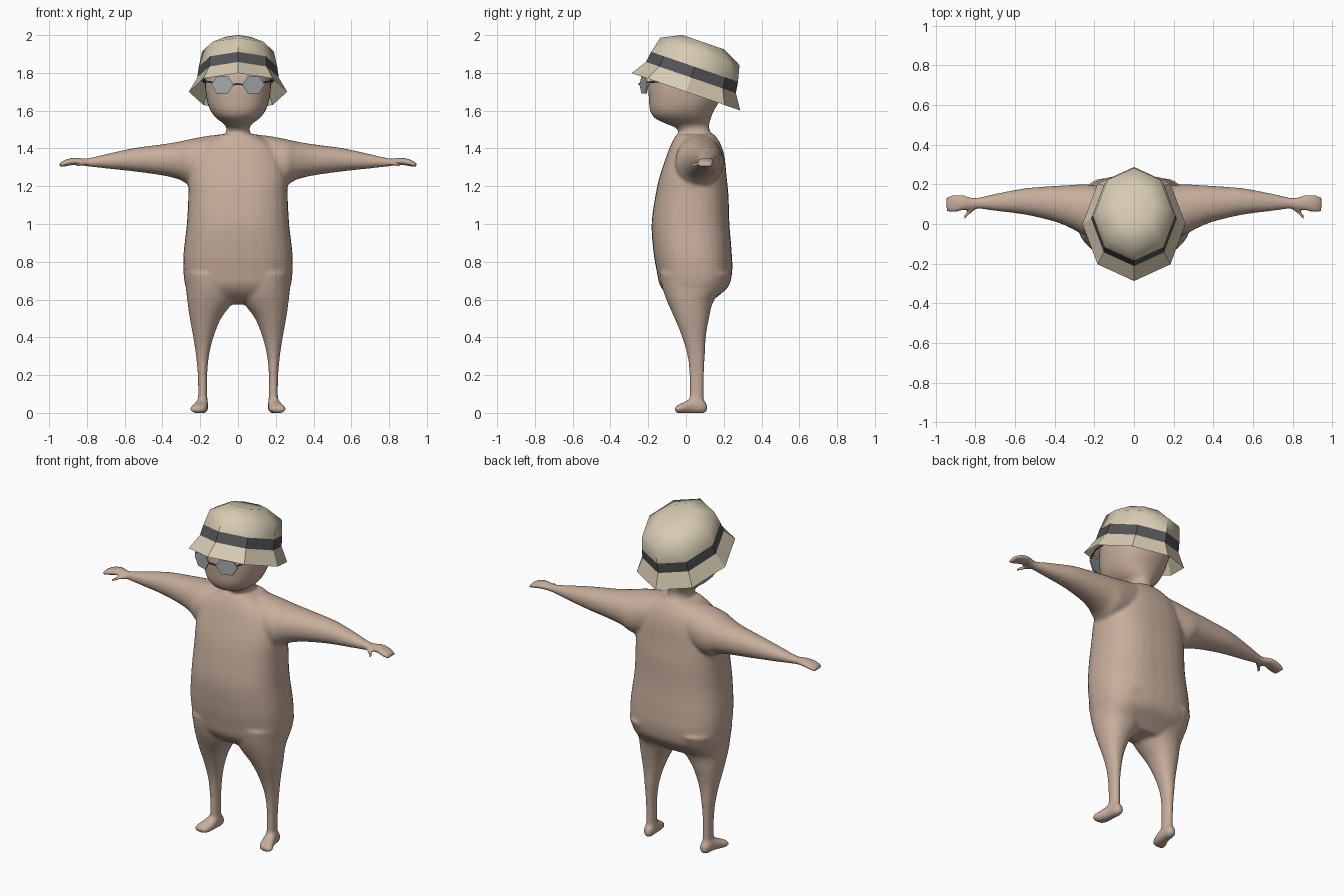
import bpy, bmesh, math
from mathutils import Vector, Matrix

if "Cube" in bpy.data.objects:
    bpy.data.objects.remove(bpy.data.objects["Cube"])


def material(name, rgb):
    m = bpy.data.materials.new(name)
    m.diffuse_color = (*rgb, 1)
    m.use_nodes = True
    m.node_tree.nodes["Principled BSDF"].inputs["Base Color"].default_value = m.diffuse_color
    return m


SKIN = material("skin", (0.57, 0.42, 0.33))
CLOTH = material("cloth", (0.68, 0.60, 0.45))
DARK = material("dark", (0.09, 0.09, 0.095))
GLASS = material("glass", (0.38, 0.40, 0.42))


def make_object(name, bm, mat):
    bmesh.ops.recalc_face_normals(bm, faces=bm.faces)
    me = bpy.data.meshes.new(name)
    bm.to_mesh(me)
    bm.free()
    me.materials.append(mat)
    ob = bpy.data.objects.new(name, me)
    bpy.context.collection.objects.link(ob)
    return ob


def smooth_stations(rows, steps=5):
    """Catmull-Rom interpolation between cross-section rows."""
    out, n = [], len(rows)
    for i in range(n - 1):
        p0, p1, p2, p3 = (rows[max(0, min(n - 1, i + k))] for k in (-1, 0, 1, 2))
        for s in range(steps):
            t = s / steps
            out.append([0.5 * (2 * b + (c - a) * t + (2 * a - 5 * b + 4 * c - d) * t * t
                               + (3 * b - a - 3 * c + d) * t ** 3)
                        for a, b, c, d in zip(p0, p1, p2, p3)])
    return out + [list(rows[-1])]


def loft(bm, axis, rows, power=2.2, side=1, seg=32):
    """Closed tube; each row is (position on axis, a min, a max, b min, b max)."""
    rings = []
    for t, a0, a1, b0, b1 in smooth_stations(rows):
        ring = []
        for k in range(seg):
            c, s = math.cos(2 * math.pi * k / seg), math.sin(2 * math.pi * k / seg)
            a = (a0 + a1) / 2 + (a1 - a0) / 2 * math.copysign(abs(c) ** (2 / power), c)
            b = (b0 + b1) / 2 + (b1 - b0) / 2 * math.copysign(abs(s) ** (2 / power), s)
            x, y, z = {"x": (t, a, b), "y": (a, t, b), "z": (a, b, t)}[axis]
            ring.append(bm.verts.new((side * x, y, z)))
        rings.append(ring)
    for r, q in zip(rings, rings[1:]):
        for k in range(seg):
            bm.faces.new((r[k], r[(k + 1) % seg], q[(k + 1) % seg], q[k]))
    bm.faces.new(rings[0])
    bm.faces.new(rings[-1])


# Body: overlapping lofts fused into one soft skin
TORSO = [(.575, .13, .0, .12), (.61, .24, -.08, .16), (.67, .278, -.135, .225),
         (.75, .289, -.155, .245), (.85, .288, -.172, .242), (1.0, .271, -.182, .23),
         (1.15, .263, -.162, .225), (1.25, .262, -.14, .215), (1.35, .24, -.107, .205),
         (1.42, .19, -.08, .185), (1.475, .10, -.05, .15)]
HEAD = [(1.42, .08, -.03, .16), (1.50, .061, -.045, .125), (1.53, .075, -.105, .124),
        (1.56, .115, -.165, .132), (1.60, .146, -.19, .148), (1.66, .166, -.197, .182),
        (1.75, .176, -.197, .21), (1.84, .165, -.17, .205), (1.91, .13, -.115, .17),
        (1.96, .06, -.03, .10)]
LEG = [(.74, .0, .285, -.14, .235), (.66, .0, .276, -.125, .20), (.59, .025, .268, -.10, .145),
       (.5, .09, .255, -.06, .122), (.4, .13, .237, -.02, .105), (.3, .154, .222, .008, .10),
       (.2, .163, .213, .018, .096), (.1, .162, .211, .018, .094), (.04, .162, .213, .02, .092)]
FOOT = [(.112, .17, .20, .008, .045), (.09, .158, .215, -.002, .07), (.04, .158, .224, -.002, .08),
        (.0, .16, .238, -.002, .062), (-.035, .166, .254, -.002, .046), (-.06, .185, .245, .004, .032)]
ARM = [(.0, -.03, .17, 1.25, 1.482), (.15, -.05, .19, 1.22, 1.468), (.25, -.055, .2, 1.205, 1.45),
       (.31, -.025, .197, 1.235, 1.437), (.4, .012, .192, 1.257, 1.422), (.55, .047, .18, 1.278, 1.402),
       (.7, .066, .152, 1.294, 1.37), (.8, .078, .132, 1.305, 1.348), (.86, .068, .146, 1.313, 1.352),
       (.91, .057, .147, 1.306, 1.342), (.945, .062, .142, 1.299, 1.324)]
THUMB = [(.79, .08, .115, 1.312, 1.337), (.83, .045, .078, 1.306, 1.33), (.858, .016, .044, 1.299, 1.32)]

bm = bmesh.new()
loft(bm, "z", [(z, -h, h, y0, y1) for z, h, y0, y1 in TORSO], 2.5)
loft(bm, "z", [(z, -h, h, y0, y1) for z, h, y0, y1 in HEAD], 2.2)
for side in (1, -1):
    loft(bm, "z", LEG, 2.2, side)
    loft(bm, "y", FOOT, 2.4, side)
    loft(bm, "x", ARM, 2.1, side)
    loft(bm, "x", THUMB, 2.1, side)
body = make_object("body", bm, SKIN)
remesh = body.modifiers.new("fuse", "REMESH")
remesh.mode = "VOXEL"
remesh.voxel_size = 0.009
remesh.use_smooth_shade = True
soften = body.modifiers.new("soften", "SMOOTH")
soften.factor = 0.5
soften.iterations = 10

# Bucket hat: octagonal rings, tipped back
TILT = Matrix.Translation((0, 0, 1.70)) @ Matrix.Rotation(math.radians(-19), 4, "X")


def hat_part(name, profile, mat, cap=False):
    bm = bmesh.new()
    rings = [[bm.verts.new(TILT @ Vector((.855 * r * math.sin(k * math.pi / 4),
                                          r * math.cos(k * math.pi / 4), w)))
              for k in range(8)] for r, w in profile]
    for a, b in zip(rings, rings[1:]):
        for k in range(8):
            bm.faces.new((a[k], a[(k + 1) % 8], b[(k + 1) % 8], b[k]))
    if cap:
        bm.faces.new(rings[-1])
    ob = make_object(name, bm, mat)
    # make sure the open sheet faces outwards
    f = ob.data.polygons[0]
    if f.normal.dot(f.center - TILT @ Vector((0, 0, .1))) < 0:
        ob.data.flip_normals()
    return ob


hat_part("hat_brim", [(.304, 0), (.252, .08)], CLOTH)
hat_part("hat_band", [(.252, .08), (.243, .14)], DARK)
crown = hat_part("hat_crown", [(.243, .14), (.222, .226), (.117, .278)], CLOTH, True)
bpy.context.view_layer.objects.active = crown
crown.select_set(True)
bpy.ops.object.shade_smooth_by_angle(angle=math.radians(50))


# Spectacles: six-sided lenses, bridge and temples
def wire(name, points):
    cu = bpy.data.curves.new(name, "CURVE")
    cu.dimensions = "3D"
    cu.bevel_depth = 0.005
    cu.bevel_resolution = 1
    cu.use_fill_caps = True
    sp = cu.splines.new("POLY")
    sp.points.add(len(points) - 1)
    for p, co in zip(sp.points, points):
        p.co = (*co, 1)
    cu.materials.append(DARK)
    bpy.context.collection.objects.link(bpy.data.objects.new(name, cu))


for side, label in ((1, "left"), (-1, "right")):
    bm = bmesh.new()
    place = Matrix.Translation((side * .081, -.222, 1.737)) @ Matrix.Rotation(side * math.radians(18), 4, "Z")
    ring = [bm.verts.new(place @ Vector((.062 * math.cos(k * math.pi / 3), -.005,
                                         .054 * math.sin(k * math.pi / 3)))) for k in range(6)]
    face = bm.faces.new(ring)
    back = bmesh.ops.extrude_face_region(bm, geom=[face])["geom"]
    bmesh.ops.translate(bm, vec=(0, .01, 0), verts=[v for v in back if isinstance(v, bmesh.types.BMVert)])
    if face.is_valid and len([f for f in bm.faces if len(f.verts) == 6]) == 1:
        bm.faces.new(ring)
    make_object(label + "_lens", bm, GLASS)
    wire(label + "_temple", [(side * .138, -.204, 1.75), (side * .172, -.12, 1.755), (side * .182, .05, 1.76)])
wire("spectacle_bridge", [(-.024, -.242, 1.738), (0, -.247, 1.742), (.024, -.242, 1.738)])
